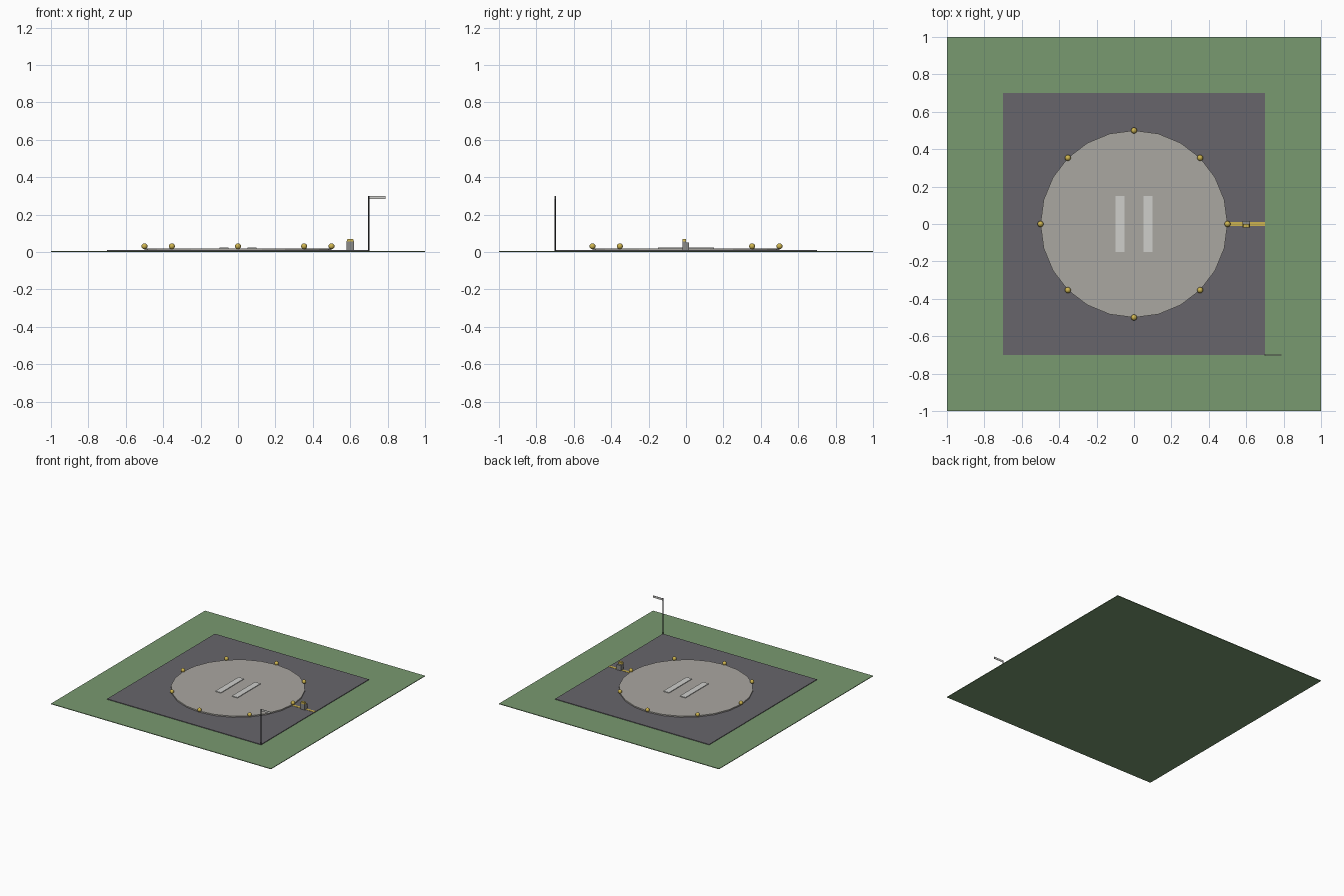
import bpy
from math import cos, sin, pi

default = bpy.data.objects.get("Cube")
if default:
    bpy.data.objects.remove(default, do_unlink=True)


def material(name, rgb):
    m = bpy.data.materials.new(name)
    m.use_nodes = True
    colour = (*rgb, 1)
    m.diffuse_color = colour
    m.node_tree.nodes["Principled BSDF"].inputs["Base Color"].default_value = colour
    return m


grass = material("grass_green", (0.19, 0.32, 0.16))
asphalt = material("asphalt_grey", (0.136, 0.13, 0.147))
concrete = material("concrete", (0.40, 0.385, 0.355))
paint = material("pale_paint", (0.62, 0.62, 0.60))
yellow = material("yellow", (0.62, 0.46, 0.08))
steel = material("dark_steel", (0.05, 0.05, 0.055))
grey = material("mid_grey", (0.26, 0.26, 0.25))


def finish(name, mat):
    ob = bpy.context.object
    ob.name = name
    ob.data.materials.append(mat)
    return ob


def box(name, mat, x, y, z):
    """Box from (low, high) pairs on each axis."""
    spans = (x, y, z)
    bpy.ops.mesh.primitive_cube_add(size=1, location=[(a + b) / 2 for a, b in spans])
    ob = finish(name, mat)
    for v in ob.data.vertices:
        v.co = [c * (b - a) for c, (a, b) in zip(v.co, spans)]
    return ob


def cylinder(name, mat, radius, x, y, z, sides):
    bpy.ops.mesh.primitive_cylinder_add(vertices=sides, radius=radius, depth=z[1] - z[0],
                                        location=(x, y, (z[0] + z[1]) / 2))
    return finish(name, mat)


# Ground and paved apron
box("grass_ground", grass, (-1, 1), (-1, 1), (0, 0.005))
box("apron", asphalt, (-0.7, 0.7), (-0.7, 0.7), (0.005, 0.01))

# Round landing pad with a pair of touchdown bars
cylinder("landing_pad", concrete, 0.5, 0, 0, (0.005, 0.02), 24)
for side, name in ((-1, "right_touchdown_bar"), (1, "left_touchdown_bar")):
    box(name, paint, sorted((side * 0.05, side * 0.1)), (-0.15, 0.15), (0.02, 0.025))

# Ring of edge lamps
for i in range(8):
    a = i * pi / 4
    bpy.ops.mesh.primitive_uv_sphere_add(segments=12, ring_count=8, radius=0.016,
                                         location=(0.5 * cos(a), 0.5 * sin(a), 0.031))
    finish(f"edge_lamp_{i + 1}", yellow)
    bpy.ops.object.shade_smooth_by_angle()

# Painted walkway from the pad to the apron edge
box("walkway_stripe", yellow, (0.49, 0.7), (-0.01, 0.01), (0.01, 0.012))

# Small equipment cabinet: lower block, tall panel and tapered cap
box("cabinet_block", grey, (0.58, 0.62), (0, 0.016), (0.01, 0.052))
box("cabinet_panel", grey, (0.58, 0.62), (-0.02, 0), (0.01, 0.056))
cap = box("cabinet_cap", yellow, (0.58, 0.62), (-0.02, 0), (0.056, 0.07))
for v in cap.data.vertices:
    if v.co.z > 0:
        v.co.x *= 0.75

# Wind marker on a thin mast at the front corner
cylinder("wind_mast", steel, 0.004, 0.7, -0.7, (0.005, 0.3), 8)
box("wind_marker", paint, (0.704, 0.788), (-0.702, -0.698), (0.284, 0.3))
